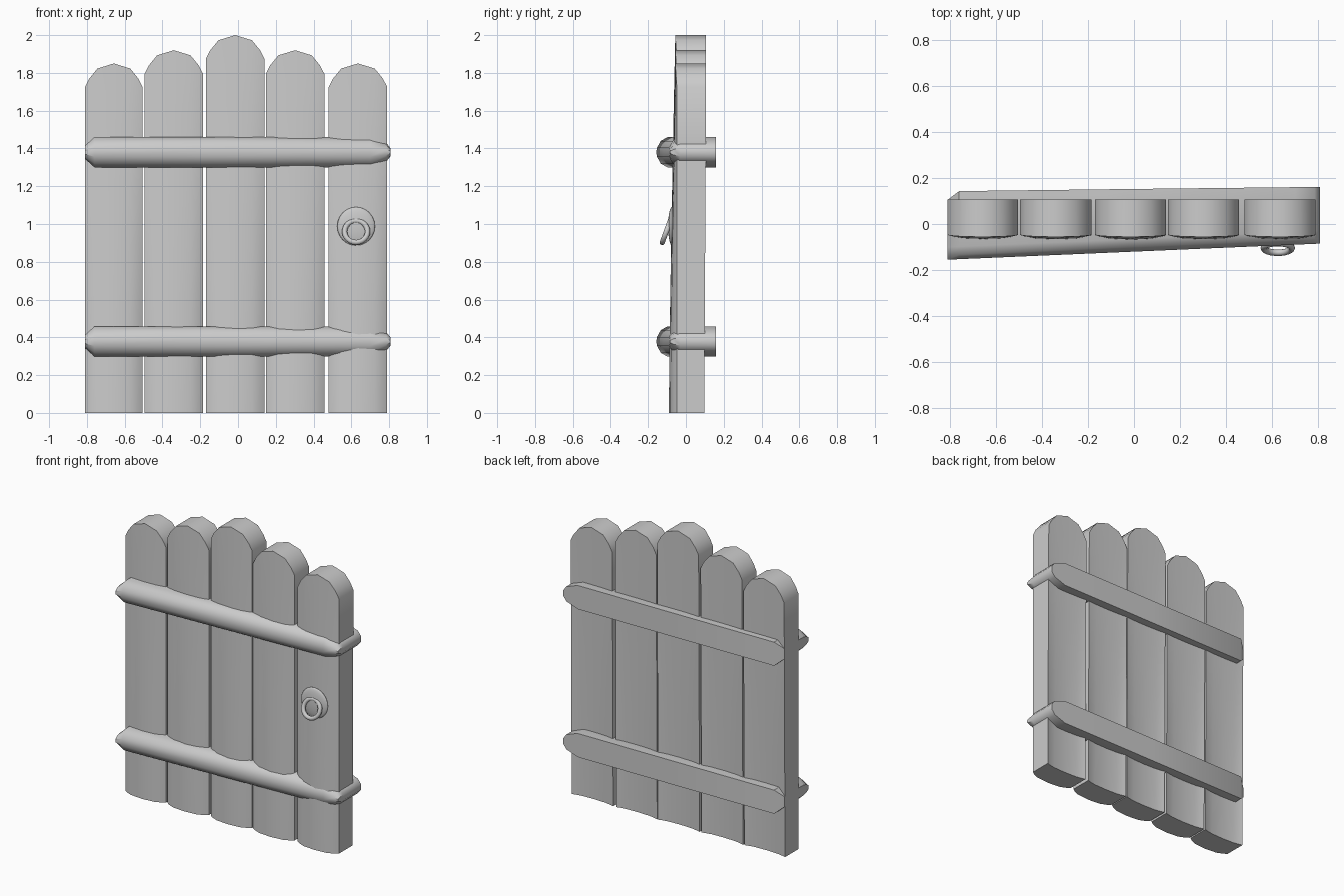
import bpy, bmesh, math

if "Cube" in bpy.data.objects:
    bpy.data.objects.remove(bpy.data.objects["Cube"])


def finish(name, verts, faces):
    """Create a smooth-by-angle mesh object with consistent normals."""
    mesh = bpy.data.meshes.new(name)
    mesh.from_pydata(verts, [], faces)
    bm = bmesh.new()
    bm.from_mesh(mesh)
    bmesh.ops.recalc_face_normals(bm, faces=bm.faces)
    bm.to_mesh(mesh)
    bm.free()
    obj = bpy.data.objects.new(name, mesh)
    bpy.context.collection.objects.link(obj)
    smooth(obj)
    return obj


def smooth(obj):
    bpy.ops.object.select_all(action='DESELECT')
    obj.select_set(True)
    bpy.context.view_layer.objects.active = obj
    bpy.ops.object.shade_smooth_by_angle(angle=math.radians(40))


def loft(name, rings):
    """Skin a list of equal-length closed rings and cap both ends."""
    n = len(rings[0])
    verts = [p for ring in rings for p in ring]
    faces = [(r * n + i, r * n + (i + 1) % n, (r + 1) * n + (i + 1) % n, (r + 1) * n + i)
             for r in range(len(rings) - 1) for i in range(n)]
    # caps are strips of quads between the front and back halves of the ring
    for base in (0, (len(rings) - 1) * n):
        faces += [(base + i, base + i + 1, base + n - 2 - i, base + n - 1 - i)
                  for i in range(n // 2 - 1)]
    return finish(name, verts, faces)


# Planks: rounded front, slightly hollow back, arched top
ARCH = [(-1, -.125), (-.85, -.08), (-.57, -.027), (0, 0), (.57, -.027), (.85, -.08), (1, -.125)]


def plank(name, x0, x1, top):
    cx, hw = (x0 + x1) / 2, (x1 - x0) / 2
    rings = []
    for k in range(7):
        t = k / 6
        front, back = [], []
        for u, drop in ARCH:
            round_ = 1 - abs(u) ** 3
            z = (top + drop) * t
            front.append((cx + u * hw, -.048 - round_ * (.008 + .034 * (1 - t ** 1.3)), z))
            back.append((cx + u * hw, .097 + .01 * t - round_ * .018 * (1 - t), z))
        rings.append(front + back[::-1])
    loft(name, rings)


for i, (x0, x1, top) in enumerate([(-.81, -.505, 1.85), (-.495, -.185, 1.92), (-.17, .14, 2.0),
                                   (.147, .457, 1.92), (.48, .79, 1.85)]):
    plank(f"plank_{i + 1}", x0, x1, top)


# Cross rails: pass through the planks, front skewed, tapered ends
def rail(name, z):
    rings = []
    for x, h, back in [(-.81, .035, .105), (-.76, .08, .143), (-.03, .08, .152),
                       (.70, .08, .16), (.785, .05, .16), (.808, .02, .16)]:
        f = -.155 + .07 * (x + .81) / 1.62
        section = [(back, -1), (f + .055, -1), (f + .02, -.75), (f, -.3)]
        rings.append([(x, y, z + s * h) for y, s in section] +
                     [(x, y, z - s * h) for y, s in section[::-1]])
    loft(name, rings)


rail("lower_rail", .378)
rail("upper_rail", 1.38)

# Handle: shallow domed plate with a hanging ring
bpy.ops.mesh.primitive_uv_sphere_add(segments=24, ring_count=12, radius=1,
                                     location=(.625, -.074, .988))
plate = bpy.context.object
plate.name = "handle_plate"
plate.scale = (.1, .02, .102)
smooth(plate)

bpy.ops.mesh.primitive_torus_add(major_segments=24, minor_segments=10, major_radius=.061,
                                 minor_radius=.014, location=(.625, -.104, .96),
                                 rotation=(math.radians(90 - 20), 0, 0))
ring = bpy.context.object
ring.name = "handle_ring"
smooth(ring)
